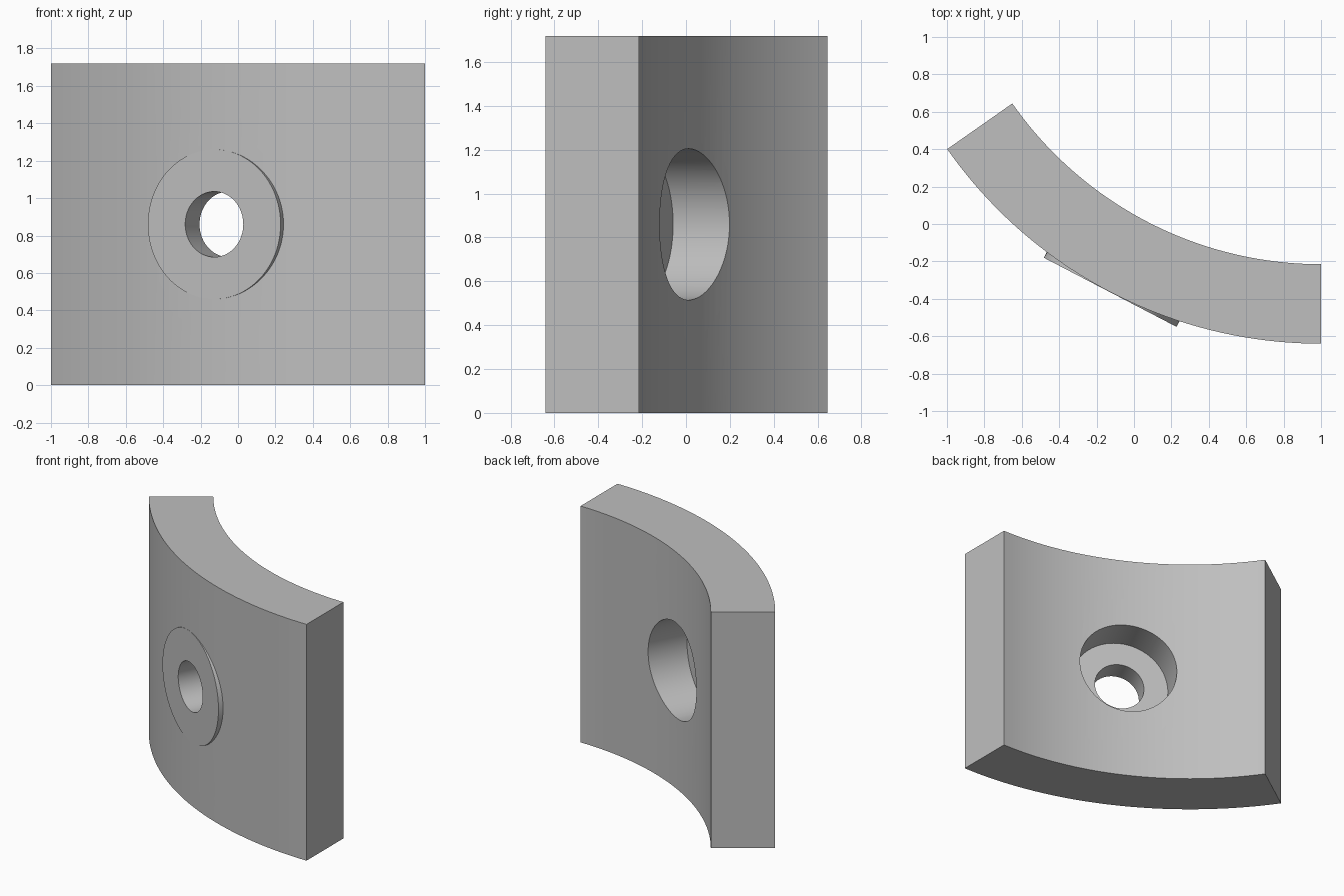
import bpy, bmesh
from math import sin, cos, radians
from mathutils import Vector, Matrix

cube = bpy.data.objects.get("Cube")
if cube:
    bpy.data.objects.remove(cube)

HEIGHT = 1.72
OUTER, INNER = 2.44, 2.015
CENTRE = Vector((1.0, 1.8, 0))
START, END, STEPS = 215, 270, 40
MID = radians((START + END) / 2)
AXIS = Vector((cos(MID), sin(MID), 0))

grey = bpy.data.materials.new("plain grey")
grey.use_nodes = True
colour = (0.52, 0.52, 0.52, 1)
grey.diffuse_color = colour
grey.node_tree.nodes["Principled BSDF"].inputs["Base Color"].default_value = colour


def finish(name, bm):
    bmesh.ops.recalc_face_normals(bm, faces=bm.faces)
    mesh = bpy.data.meshes.new(name)
    bm.to_mesh(mesh)
    bm.free()
    mesh.materials.append(grey)
    obj = bpy.data.objects.new(name, mesh)
    bpy.context.collection.objects.link(obj)
    return obj


def radial_cylinder(name, radius, near, far):
    """Cylinder along the mid radius, between two distances from the arc centre."""
    bm = bmesh.new()
    place = CENTRE + AXIS * (near + far) / 2 + Vector((0, 0, HEIGHT / 2))
    turn = AXIS.to_track_quat('Z', 'Y').to_matrix().to_4x4()
    bmesh.ops.create_cone(bm, cap_ends=True, segments=96, radius1=radius,
                          radius2=radius, depth=far - near,
                          matrix=Matrix.Translation(place) @ turn)
    return finish(name, bm)


def apply_boolean(obj, tool, operation):
    mod = obj.modifiers.new(operation.lower(), 'BOOLEAN')
    mod.operation = operation
    mod.solver = 'EXACT'
    mod.object = tool
    bpy.context.view_layer.objects.active = obj
    bpy.ops.object.modifier_apply(modifier=mod.name)
    bpy.data.objects.remove(tool)


# Curved block: arc profile extruded upward
bm = bmesh.new()
angles = [radians(START + (END - START) * i / STEPS) for i in range(STEPS + 1)]
profile = [CENTRE + Vector((cos(a), sin(a), 0)) * OUTER for a in angles]
profile += [CENTRE + Vector((cos(a), sin(a), 0)) * INNER for a in reversed(angles)]
base = bm.faces.new([bm.verts.new(p) for p in profile])
top = bmesh.ops.extrude_face_region(bm, geom=[base])["geom"]
bmesh.ops.translate(bm, vec=(0, 0, HEIGHT),
                    verts=[v for v in top if isinstance(v, bmesh.types.BMVert)])
block = finish("curved_block", bm)

# Flat round pad on the outer face, counterbore from the inside, through hole
apply_boolean(block, radial_cylinder("flat_pad", 0.4, 2.32, OUTER + 0.001), 'UNION')
apply_boolean(block, radial_cylinder("counterbore", 0.345, 1.8, 2.275), 'DIFFERENCE')
apply_boolean(block, radial_cylinder("through_hole", 0.175, 2.1, 2.6), 'DIFFERENCE')

# Smooth curved walls, sharp rims
bpy.ops.object.select_all(action='DESELECT')
block.select_set(True)
bpy.context.view_layer.objects.active = block
bpy.ops.object.shade_smooth_by_angle(angle=radians(8))
